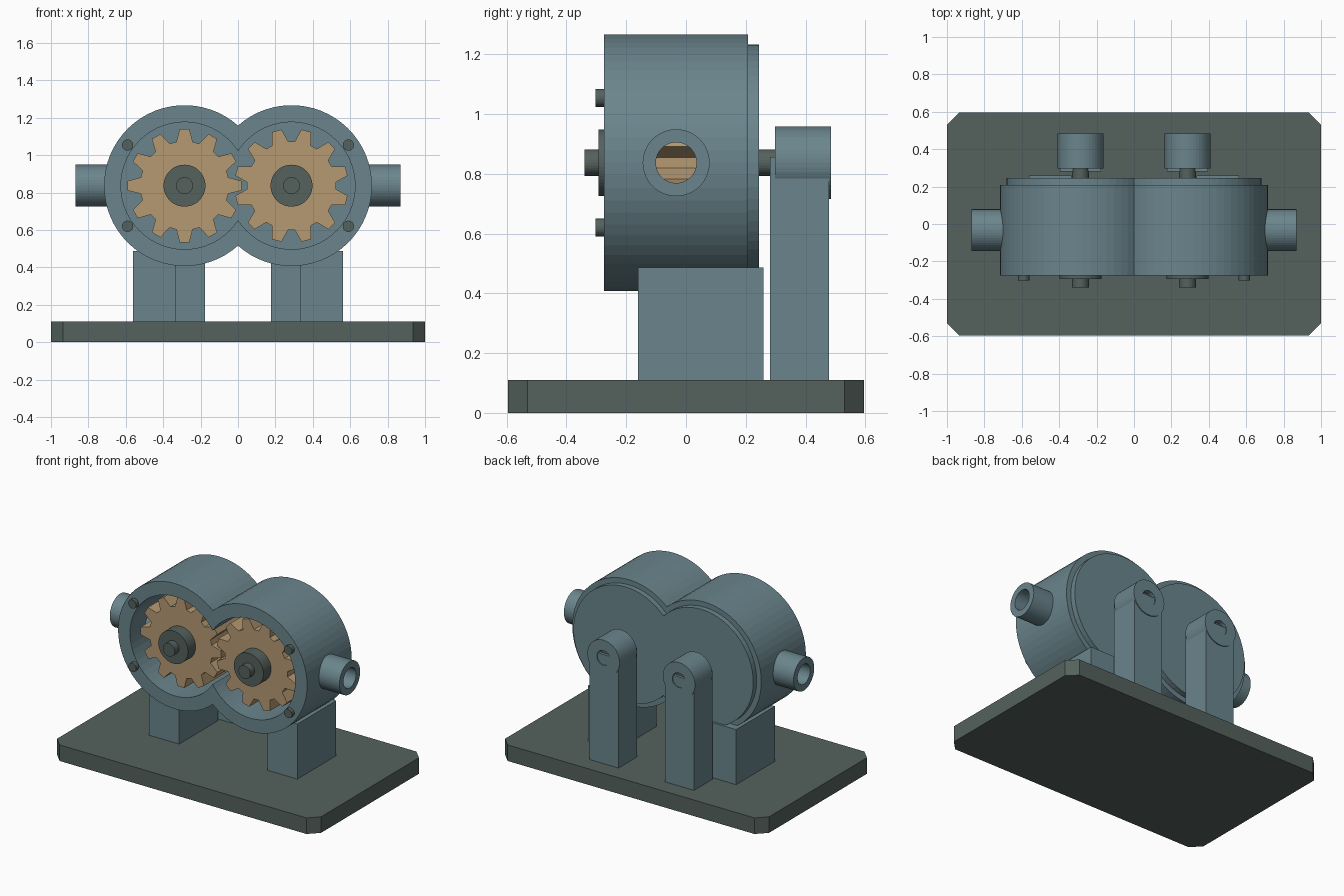
import bpy, bmesh
from math import pi, sin, cos, acos

if "Cube" in bpy.data.objects:
    bpy.data.objects.remove(bpy.data.objects["Cube"])

CX, CZ = 0.286, 0.837   # gear axis offset and height


def material(name, rgb):
    m = bpy.data.materials.new(name)
    m.diffuse_color = (*rgb, 1)
    m.use_nodes = True
    m.node_tree.nodes["Principled BSDF"].inputs["Base Color"].default_value = m.diffuse_color
    return m


BLUE = material("blue_grey_paint", (0.145, 0.235, 0.265))
DARK = material("dark_steel", (0.09, 0.12, 0.11))
BRASS = material("brass", (0.46, 0.32, 0.17))


def prism(name, outer, a, b, mat, place, inner=None):
    """Extrude a 2D loop from depth a to b; an inner loop of equal count makes a tube."""
    bm = bmesh.new()
    n = len(outer)

    def ring(pts, d):
        return [bm.verts.new(place(u, v, d)) for u, v in pts]

    def bridge(p, q):
        for i in range(n):
            j = (i + 1) % n
            bm.faces.new((p[i], p[j], q[j], q[i]))

    oa, ob = ring(outer, a), ring(outer, b)
    bridge(oa, ob)
    if inner:
        ia, ib = ring(inner, a), ring(inner, b)
        bridge(ia, ib)
        bridge(oa, ia)
        bridge(ob, ib)
    else:
        bm.faces.new(oa)
        bm.faces.new(ob)
    bmesh.ops.recalc_face_normals(bm, faces=bm.faces)
    me = bpy.data.meshes.new(name)
    bm.to_mesh(me)
    bm.free()
    me.materials.append(mat)
    ob = bpy.data.objects.new(name, me)
    bpy.context.collection.objects.link(ob)
    return ob


def along_y(u, v, d):
    return (u, d, v)


def along_x(u, v, d):
    return (d, u, v)


def along_z(u, v, d):
    return (u, v, d)


def circle(u, v, r, n=48):
    return [(u + r * cos(2 * pi * i / n), v + r * sin(2 * pi * i / n)) for i in range(n)]


def rect(u0, u1, v0, v1):
    return [(u0, v0), (u1, v0), (u1, v1), (u0, v1)]


def figure_eight(r, n=46):
    """Outline of two overlapping circles meeting at x = 0."""
    t = pi - acos(CX / r)
    lobe = [(CX + r * cos(-t + 2 * t * i / n), CZ + r * sin(-t + 2 * t * i / n)) for i in range(n)]
    return lobe + [(-x, 2 * CZ - z) for x, z in lobe]


def gear(x, phase, teeth=12, root=0.238, tip=0.305):
    pts = []
    for k in range(teeth):
        c = phase + 2 * pi * k / teeth
        for da, r in ((-0.185, root), (-0.085, tip), (0.085, tip), (0.185, root)):
            pts.append((x + r * cos(c + da), CZ + r * sin(c + da)))
    return pts


# Base plate with clipped corners
w, d, c = 1.0, 0.595, 0.065
prism("base_plate", [(w - c, -d), (w, -d + c), (w, d - c), (w - c, d),
                     (-w + c, d), (-w, d - c), (-w, -d + c), (-w + c, -d)],
      0, 0.11, DARK, along_z)

# Pump housing and rear cover
housing = prism("pump_housing", figure_eight(0.43), -0.275, 0.208, BLUE, along_y, figure_eight(0.34))
prism("rear_cover", figure_eight(0.395), 0.206, 0.245, BLUE, along_y)

for s, side in ((-1, "left"), (1, "right")):
    x = s * CX
    # Side port and its bore through the housing wall
    prism(side + "_port", circle(-0.033, CZ, 0.112), s * 0.66, s * 0.87, BLUE, along_x,
          circle(-0.033, CZ, 0.068))
    cutter = prism(side + "_port_cutter", circle(-0.033, CZ, 0.068), s * 0.55, s * 0.9, BLUE, along_x)
    cutter.hide_render = True
    cutter.hide_viewport = True
    cut = housing.modifiers.new(side + "_bore", "BOOLEAN")
    cut.operation, cut.object, cut.solver = "DIFFERENCE", cutter, "EXACT"

    # Gear, hub and shaft
    prism(side + "_gear", gear(x, 0 if s < 0 else pi / 12), -0.21, 0.145, BRASS, along_y)
    prism(side + "_hub", circle(x, CZ, 0.112), -0.293, -0.2, DARK, along_y)
    prism(side + "_shaft", circle(x, CZ, 0.045, 32), -0.34, 0.46, DARK, along_y)

    # Front bolts
    for dz, level in ((0.217, "upper"), (-0.217, "lower")):
        prism(f"{side}_{level}_bolt", circle(s * 0.59, CZ + dz, 0.03, 24), -0.302, -0.26, DARK, along_y)

    # Housing foot, bearing post and bearing
    prism(side + "_foot", rect(s * 0.448 - 0.114, s * 0.448 + 0.114, -0.16, 0.26),
          0.105, 0.487, BLUE, along_z)
    prism(side + "_bearing_post", rect(x - 0.11, x + 0.11, 0.281, 0.479), 0.105, 0.857, BLUE, along_z)
    prism(side + "_bearing", circle(x, CZ, 0.122), 0.297, 0.485, BLUE, along_y,
          circle(x, CZ, 0.05))
